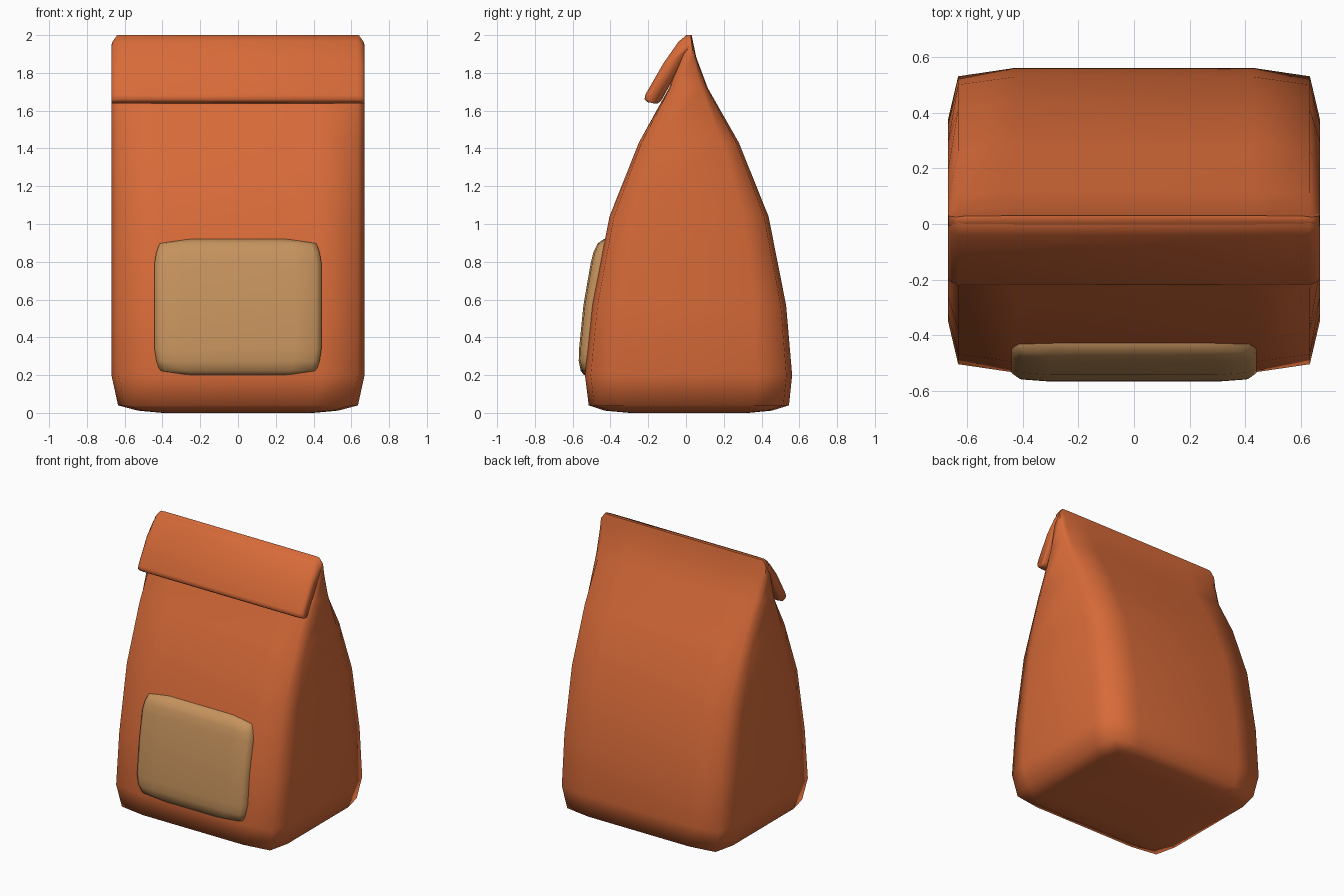
import bpy, bmesh, math

if "Cube" in bpy.data.objects:
    bpy.data.objects.remove(bpy.data.objects["Cube"])


def material(name, rgb):
    m = bpy.data.materials.new(name)
    m.diffuse_color = (*rgb, 1)
    m.use_nodes = True
    m.node_tree.nodes["Principled BSDF"].inputs["Base Color"].default_value = m.diffuse_color
    return m


def loft(name, rings, mat, angle=70):
    """Skin a list of equal-length closed rings and cap both ends."""
    bm = bmesh.new()
    vs = [[bm.verts.new(p) for p in r] for r in rings]
    n = len(rings[0])
    for a, b in zip(vs, vs[1:]):
        for i in range(n):
            j = (i + 1) % n
            bm.faces.new((a[i], a[j], b[j], b[i]))
    bm.faces.new(vs[0])
    bm.faces.new(vs[-1])
    bmesh.ops.recalc_face_normals(bm, faces=bm.faces)
    me = bpy.data.meshes.new(name)
    bm.to_mesh(me)
    bm.free()
    me.materials.append(mat)
    ob = bpy.data.objects.new(name, me)
    bpy.context.collection.objects.link(ob)
    bpy.ops.object.select_all(action='DESELECT')
    ob.select_set(True)
    bpy.context.view_layer.objects.active = ob
    bpy.ops.object.shade_smooth_by_angle(angle=math.radians(angle))
    return ob


orange = material("orange_paper", (0.68, 0.145, 0.04))
tan = material("tan_label", (0.56, 0.29, 0.11))


# Bag body: rounded rectangle sections tapering to a thin top edge
def bag_ring(z, hx, y0, y1):
    c, h = (y0 + y1) / 2, (y1 - y0) / 2
    quarter = [(1, 0.66), (0.945, 0.945), (0.64, 1)]
    pts = quarter + [(-x, y) for x, y in reversed(quarter)]
    pts += [(-x, -y) for x, y in pts]
    return [(x * hx, c + y * h, z) for x, y in pts]


sections = [(0.0, 0.40, -0.30, 0.33), (0.012, 0.53, -0.43, 0.455),
            (0.04, 0.635, -0.515, 0.545), (0.2, 0.67, -0.535, 0.562),
            (0.57, 0.67, -0.497, 0.53), (1.04, 0.67, -0.405, 0.437),
            (1.43, 0.67, -0.25, 0.28), (1.72, 0.67, -0.09, 0.115),
            (1.88, 0.67, -0.035, 0.055), (1.96, 0.668, -0.015, 0.038),
            (2.0, 0.64, 0.0, 0.03)]
loft("bag_body", [bag_ring(*s) for s in sections], orange)

# Folded flap: slanted slab hanging over the front
flap = [(0.025, 1.998), (0.0, 1.998), (-0.04, 1.965), (-0.12, 1.85),
        (-0.215, 1.685), (-0.22, 1.66), (-0.205, 1.645), (-0.15, 1.637),
        (-0.13, 1.655), (-0.05, 1.8), (0.01, 1.92), (0.03, 1.97)]


def flap_ring(x, inset):
    # pull the ends towards the slab's centre line
    pts = []
    for y, z in flap:
        cy = -0.17 + (z - 1.66) * 0.55
        pts.append((x, cy + (y - cy) * (1 - inset * 8), z - inset * max(0, (z - 1.9) * 10)))
    return pts


loft("folded_flap", [flap_ring(x, i) for x, i in
     ((-0.67, 0.05), (-0.655, 0.02), (-0.63, 0), (0.63, 0), (0.655, 0.02), (0.67, 0.05))], orange)


# Label pad: rounded plate following the front slope
def label_ring(z, w, front, back):
    rim = min(front + 0.03, back)
    half = [(w, back), (w, rim), (w * 0.93, front + 0.008), (w * 0.68, front)]
    return [(x, y, z) for x, y in half] + [(-x, y, z) for x, y in reversed(half)]


rows = [(0.2, 0.28, -0.54, -0.50), (0.222, 0.415, -0.557, -0.50),
        (0.275, 0.432, -0.568, -0.50), (0.34, 0.442, -0.566, -0.49),
        (0.57, 0.442, -0.543, -0.47), (0.79, 0.442, -0.505, -0.43),
        (0.85, 0.432, -0.49, -0.42), (0.897, 0.415, -0.468, -0.41),
        (0.92, 0.28, -0.435, -0.41)]
loft("front_label", [label_ring(*r) for r in rows], tan)
